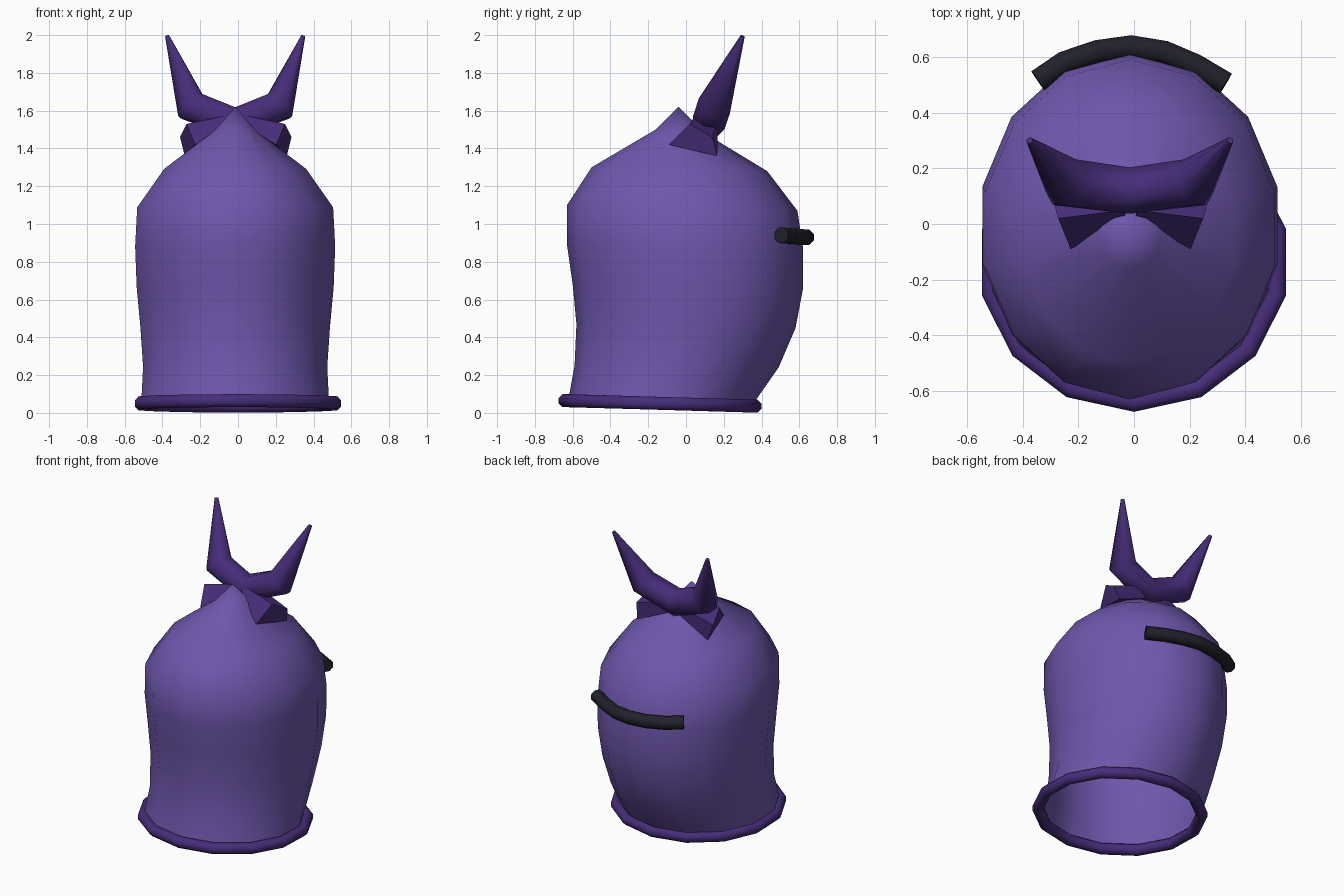
import bpy, bmesh, math
from mathutils import Vector

if "Cube" in bpy.data.objects:
    bpy.data.objects.remove(bpy.data.objects["Cube"], do_unlink=True)


def material(name, rgb):
    m = bpy.data.materials.new(name)
    m.use_nodes = True
    m.diffuse_color = (*rgb, 1)
    m.node_tree.nodes["Principled BSDF"].inputs["Base Color"].default_value = (*rgb, 1)
    return m


cloth = material("light purple", (0.16, 0.095, 0.42))
trim = material("dark purple", (0.062, 0.026, 0.19))
black = material("black", (0.0145, 0.015, 0.023))


def loft(name, rings, mat, closed=False, caps=True, smooth=None):
    """Skin a list of equally sized point rings; smooth is the sharp-edge angle."""
    bm = bmesh.new()
    rows = [[bm.verts.new(p) for p in ring] for ring in rings]
    n = len(rows[0])
    for i in range(len(rows) if closed else len(rows) - 1):
        a, b = rows[i], rows[(i + 1) % len(rows)]
        for j in range(n):
            k = (j + 1) % n
            bm.faces.new((a[j], a[k], b[k], b[j]))
    if caps and not closed:
        bm.faces.new(rows[0])
        bm.faces.new(rows[-1])
    bmesh.ops.remove_doubles(bm, verts=bm.verts[:], dist=0.0005)
    bmesh.ops.recalc_face_normals(bm, faces=bm.faces[:])
    mesh = bpy.data.meshes.new(name)
    bm.to_mesh(mesh)
    bm.free()
    mesh.materials.append(mat)
    obj = bpy.data.objects.new(name, mesh)
    bpy.context.collection.objects.link(obj)
    if smooth:
        bpy.ops.object.select_all(action='DESELECT')
        obj.select_set(True)
        bpy.context.view_layer.objects.active = obj
        bpy.ops.object.shade_smooth_by_angle(angle=math.radians(smooth))
    return obj


def tube_rings(path, radii, ref, sides, closed=False):
    """Mitred cross-sections along a path."""
    pts = [Vector(p) for p in path]
    n, rings = len(pts), []
    for i, p in enumerate(pts):
        before = pts[i - 1] if i or closed else None
        after = pts[(i + 1) % n] if i < n - 1 or closed else None
        t = Vector()
        if before:
            t += (p - before).normalized()
        if after:
            t += (after - p).normalized()
        u = t.cross(Vector(ref)).normalized()
        v = u.cross(t).normalized()
        rings.append([p + radii[i] * (u * math.cos(a) + v * math.sin(a))
                      for a in (math.tau * (j + 0.5) / sides for j in range(sides))])
    return rings


def oval(zf, zb, yf, yb, hx, cx, sides=14):
    """Tilted oval ring with a point at the front and at the back."""
    ring = []
    for i in range(sides):
        a = math.tau * i / sides
        f = (1 - math.cos(a)) / 2
        ring.append((cx + hx * math.sin(a), yf + (yb - yf) * f, zf + (zb - zf) * f))
    return ring


# Hood body, open below: front z, back z, front y, back y, half width
sections = [
    (0.06, 0.04, -0.625, 0.35, 0.51), (0.25, 0.24, -0.59, 0.49, 0.50),
    (0.47, 0.45, -0.58, 0.58, 0.515), (0.68, 0.66, -0.60, 0.62, 0.535),
    (0.89, 0.87, -0.63, 0.62, 0.543), (1.10, 1.07, -0.63, 0.59, 0.532),
    (1.30, 1.28, -0.50, 0.43, 0.385), (1.50, 1.48, -0.16, 0.10, 0.115),
    (1.62, 1.62, -0.04, -0.04, 0),
]
loft("hood", [oval(*s, -0.015) for s in sections], cloth, caps=False, smooth=80)

# Rolled rim around the opening
rim = oval(0.065, 0.036, -0.64, 0.365, 0.525, 0)
loft("rim", tube_rings(rim, [0.037] * len(rim), (0, 0, 1), 8, True), trim,
     closed=True, smooth=60)

# Curved band at the back
band = [(-0.345, 0.515, 0.94), (-0.25, 0.58, 0.935), (-0.13, 0.62, 0.93),
        (-0.01, 0.637, 0.93), (0.11, 0.617, 0.93), (0.22, 0.57, 0.935),
        (0.33, 0.505, 0.94)]
loft("back_band", tube_rings(band, [0.044] * len(band), (0, 0, 1), 8), black, smooth=60)

# Pair of horns sharing one root
half = [(0.36, 0.3, 1.995), (0.235, 0.15, 1.625)]
horns = [(-x, y, z) for x, y, z in half] + [(0, 0.12, 1.535)] + half[::-1]
horn_rings = tube_rings(horns, [0.012, 0.092, 0.09, 0.092, 0.012], (0, 1, 0), 8)
horn_obj = loft("horns", horn_rings, trim, smooth=60)
horn_obj.location.x = -0.015

# Flared bow lobes under the horns
inner = [(0.02, 0.02, 1.53), (0.02, 0.05, 1.58), (0.02, 0.17, 1.55), (0.02, 0.14, 1.47)]
outer = [(0.215, -0.09, 1.42), (0.26, 0.02, 1.53), (0.295, 0.14, 1.46), (0.27, 0.165, 1.36)]
for side, label in ((1, "left"), (-1, "right")):
    rings = [[(side * x - 0.012, y, z) for x, y, z in r] for r in (inner, outer)]
    loft("bow_lobe_" + label, rings, trim)
